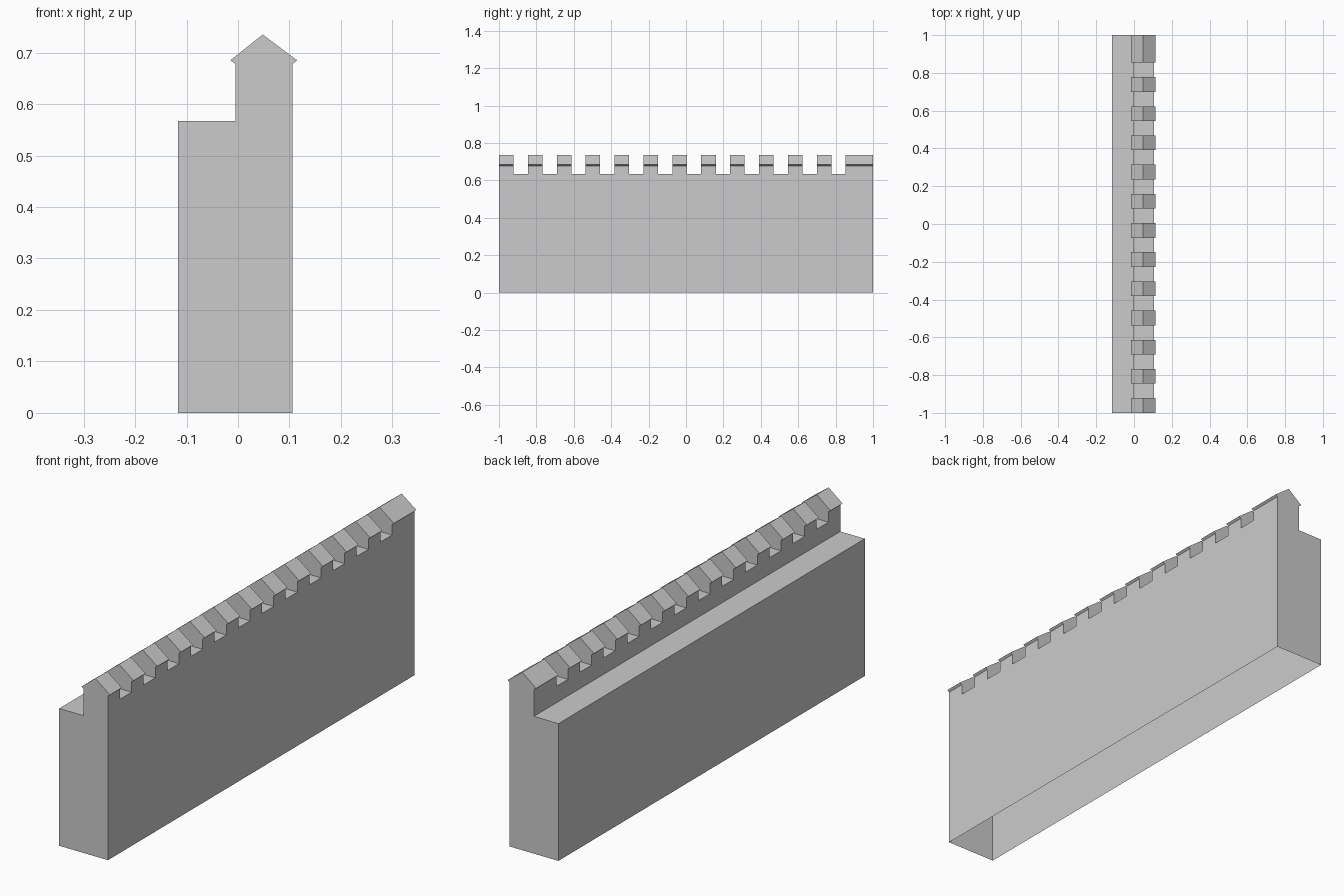
import bpy
import bmesh

if "Cube" in bpy.data.objects:
    bpy.data.objects.remove(bpy.data.objects["Cube"])

PITCH, WIDTH, COUNT = 0.1545, 0.078, 13
INNER, OUTER = -0.005, 0.106      # parapet faces in x
WALK, SILL = 0.567, 0.635         # walkway and crenel floor heights


def extrude(bm, profile, y0, y1, skip=(), caps=True):
    """Sweep a counterclockwise x/z profile along y, leaving out skipped edges."""
    front = [bm.verts.new((x, y0, z)) for x, z in profile]
    back = [bm.verts.new((x, y1, z)) for x, z in profile]
    n = len(profile)
    for i in range(n):
        j = (i + 1) % n
        if i not in skip:
            bm.faces.new((front[i], back[i], back[j], front[j]))
    if caps:
        bm.faces.new(front)
        bm.faces.new(back[::-1])


def finish(bm, name):
    bmesh.ops.remove_doubles(bm, verts=bm.verts[:], dist=1e-5)
    mesh = bpy.data.meshes.new(name)
    bm.to_mesh(mesh)
    bm.free()
    bpy.context.collection.objects.link(bpy.data.objects.new(name, mesh))


# Merlon spans; the last one runs on to the end of the wall
spans = [(-1 + PITCH * i, -1 + PITCH * i + WIDTH) for i in range(COUNT)]
spans[-1] = (spans[-1][0], 1.0)

# Hollow wall with walkway step, open underneath and below the merlons
bm = bmesh.new()
wall = [(-0.117, 0), (OUTER, 0), (OUTER, SILL), (INNER, SILL),
        (INNER, WALK), (-0.117, WALK)]
extrude(bm, wall, -1, 1, skip=(0, 2))
finish(bm, "wall")

# Crenel floors between merlons
bm = bmesh.new()
for (_, y0), (y1, _) in zip(spans, spans[1:]):
    bm.faces.new([bm.verts.new((x, y, SILL)) for x, y in
                  ((INNER, y0), (OUTER, y0), (OUTER, y1), (INNER, y1))])
finish(bm, "crenel_floors")

# Merlons with overhanging pitched caps
bm = bmesh.new()
merlon = [(INNER, SILL), (OUTER, SILL), (OUTER, 0.678), (0.115, 0.685),
          (0.048, 0.735), (-0.015, 0.685), (INNER, 0.678)]
for y0, y1 in spans:
    extrude(bm, merlon, y0, y1, skip=(0,))
finish(bm, "merlons")
